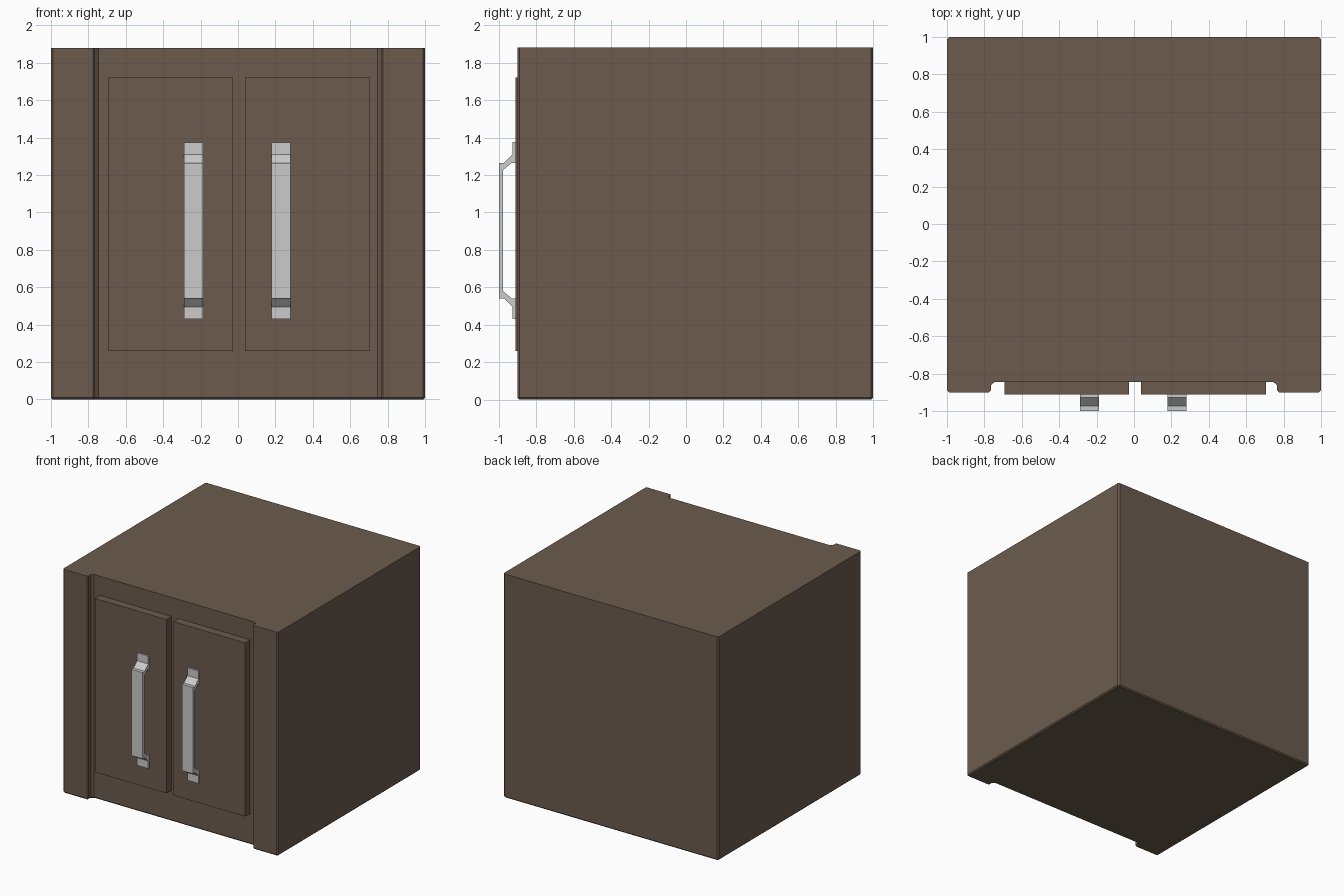
import bpy, bmesh

if "Cube" in bpy.data.objects:
    bpy.data.objects.remove(bpy.data.objects["Cube"])

wood = bpy.data.materials.new("brown_wood")
wood.diffuse_color = (0.15, 0.105, 0.075, 1)
wood.use_nodes = True
wood.node_tree.nodes["Principled BSDF"].inputs["Base Color"].default_value = wood.diffuse_color


def prism(name, pts, offset, material=None, bevel=0.0, pick=None):
    """Extrude a closed 3D outline by offset; optionally chamfer picked edges."""
    bm = bmesh.new()
    face = bm.faces.new([bm.verts.new(p) for p in pts])
    ext = bmesh.ops.extrude_face_region(bm, geom=[face], use_keep_orig=True)
    verts = [g for g in ext["geom"] if isinstance(g, bmesh.types.BMVert)]
    bmesh.ops.translate(bm, verts=verts, vec=offset)
    bmesh.ops.recalc_face_normals(bm, faces=bm.faces[:])
    if bevel:
        edges = [e for e in bm.edges if pick is None or pick(e)]
        bmesh.ops.bevel(bm, geom=edges, offset=bevel, segments=1,
                        affect='EDGES', clamp_overlap=True)
    mesh = bpy.data.meshes.new(name)
    bm.to_mesh(mesh)
    bm.free()
    obj = bpy.data.objects.new(name, mesh)
    bpy.context.collection.objects.link(obj)
    if material:
        mesh.materials.append(material)
    return obj


# Cabinet body: plan outline with a stepped front recess, chamfered bottom edge
c = 0.012
half = [(0.745, -0.845), (0.765, -0.862), (0.765, -0.89), (0.775, -0.9),
        (1 - c, -0.9), (1, -0.9 + c), (1, 1 - c), (1 - c, 1)]
plan = half + [(-x, y) for x, y in reversed(half)]
prism("cabinet_body", [(x, y, 0) for x, y in plan], (0, 0, 1.88), wood,
      0.01, lambda e: all(v.co.z < 0.001 for v in e.verts))

# Handle side profile (y, z), symmetric about its mid height
mid = 0.9025
outer = [(-1.0, 0.3625), (-0.972, 0.3625), (-0.927, 0.4075),
         (-0.927, 0.4725), (-0.911, 0.4725)]
inner = [(-0.911, 0.3625), (-0.93, 0.3625), (-0.978, 0.3225)]
upper = outer + inner
lower = [(y, -z) for y, z in reversed(upper)]
profile = [(y, mid + z) for y, z in upper + lower]

# Doors and handles
for side, x0, x1, hx in (("left", -0.692, -0.027, -0.29),
                         ("right", 0.038, 0.705, 0.178)):
    prism(side + "_door", [(x0, -0.912, 0.26), (x1, -0.912, 0.26),
                           (x1, -0.912, 1.72), (x0, -0.912, 1.72)],
          (0, 0.068, 0), wood)
    prism(side + "_handle", [(hx, y, z) for y, z in profile], (0.104, 0, 0))
